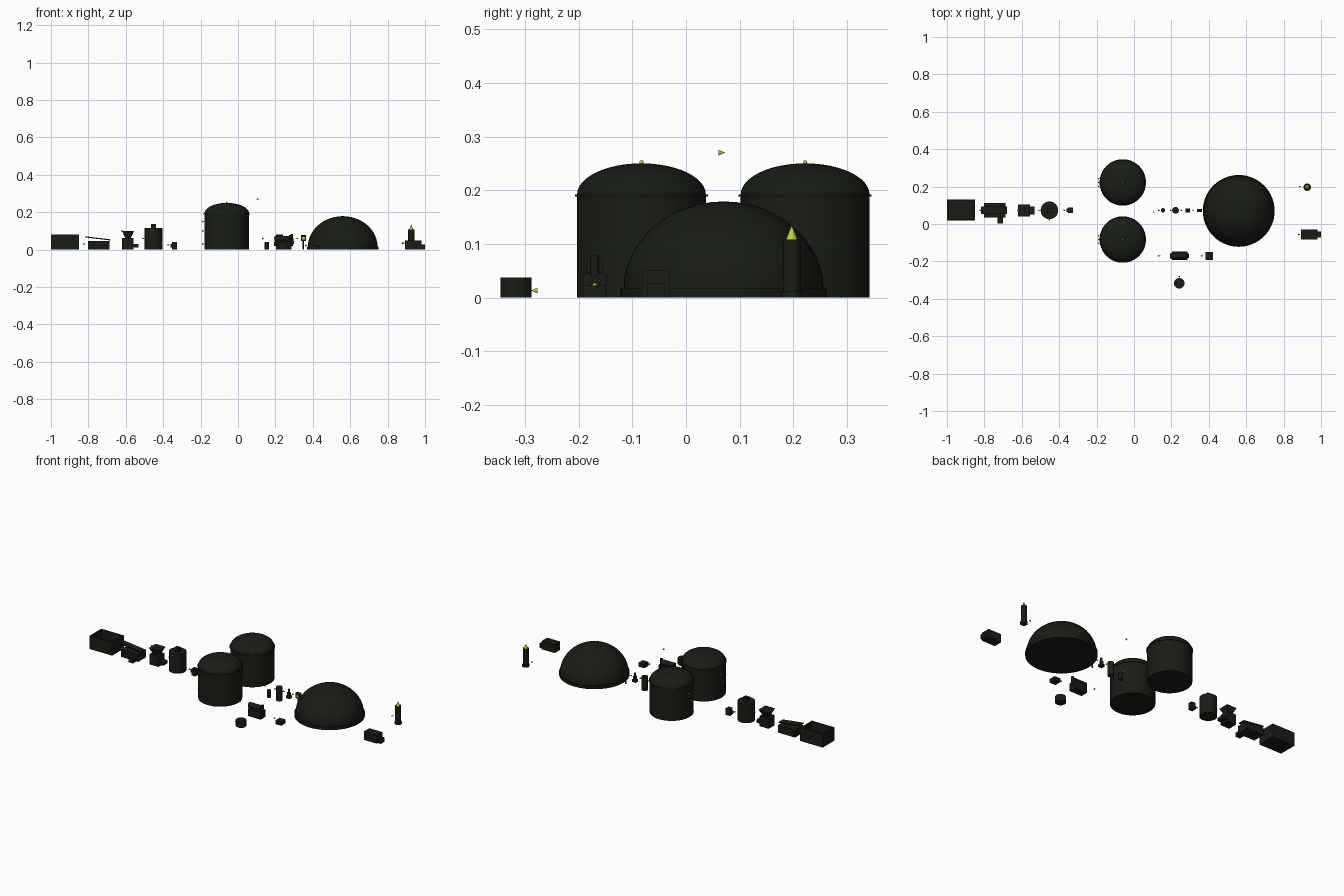
import bpy, math
from mathutils import Vector

if "Cube" in bpy.data.objects:
    bpy.data.objects.remove(bpy.data.objects["Cube"])


def material(name, rgb):
    m = bpy.data.materials.new(name)
    m.diffuse_color = (*rgb, 1)
    m.use_nodes = True
    m.node_tree.nodes["Principled BSDF"].inputs["Base Color"].default_value = m.diffuse_color
    return m


DARK = material("dark_steel", (0.010, 0.012, 0.008))
LIME = material("flow_lime", (0.50, 0.66, 0.05))


def finish(name, mat, smooth=False):
    o = bpy.context.object
    o.name = name
    o.data.materials.append(mat)
    if smooth:
        bpy.ops.object.shade_smooth_by_angle(angle=math.radians(35))
    return o


def box(name, x0, x1, y0, y1, z0, z1, mat=DARK, tilt=0):
    bpy.ops.mesh.primitive_cube_add(size=1, location=((x0+x1)/2, (y0+y1)/2, (z0+z1)/2),
                                    rotation=(0, tilt, 0))
    bpy.context.object.scale = (x1-x0, y1-y0, z1-z0)
    return finish(name, mat)


def cyl(name, x, y, z0, z1, r, n=24, mat=DARK):
    bpy.ops.mesh.primitive_cylinder_add(vertices=n, radius=r, depth=z1-z0,
                                        location=(x, y, (z0+z1)/2))
    return finish(name, mat, n > 12)


def cyl_x(name, x0, x1, y, z, r, n=16, mat=DARK):
    bpy.ops.mesh.primitive_cylinder_add(vertices=n, radius=r, depth=x1-x0,
                                        location=((x0+x1)/2, y, z),
                                        rotation=(0, math.pi/2, 0))
    return finish(name, mat, n > 12)


def cone(name, x, y, z0, z1, r0, r1, n, mat=DARK, turn=0):
    bpy.ops.mesh.primitive_cone_add(vertices=n, radius1=r0, radius2=r1, depth=z1-z0,
                                    location=(x, y, (z0+z1)/2), rotation=(0, 0, turn))
    return finish(name, mat)


def arrow(x, y, z, direction=(1, 0, 0)):
    q = Vector(direction).to_track_quat('Z', 'Y').to_euler()
    bpy.ops.mesh.primitive_cone_add(vertices=12, radius1=0.005, radius2=0, depth=0.012,
                                    location=(x, y, z), rotation=q)
    return finish("flow_arrow", LIME)


def revolve(name, x, y, profile, n=64):
    verts = [(r*math.cos(2*math.pi*i/n), r*math.sin(2*math.pi*i/n), z)
             for r, z in profile for i in range(n)]
    faces = [(k*n+i, k*n+(i+1) % n, (k+1)*n+(i+1) % n, (k+1)*n+i)
             for k in range(len(profile)-1) for i in range(n)]
    faces += [tuple(range(n-1, -1, -1)), tuple(range(len(verts)-n, len(verts)))]
    me = bpy.data.meshes.new(name)
    me.from_pydata(verts, [], faces)
    o = bpy.data.objects.new(name, me)
    o.location = (x, y, 0)
    bpy.context.collection.objects.link(o)
    bpy.ops.object.select_all(action='DESELECT')
    o.select_set(True)
    bpy.context.view_layer.objects.active = o
    return finish(name, DARK, True)


def dome(r, z0, h, steps=12):
    a = [math.pi/2*i/steps for i in range(steps)] + [math.pi/2*0.995]
    return [(r*math.cos(t), z0+h*math.sin(t)) for t in a]


Y = 0.073

# feedstock bunker, open at the top
box("bunker_floor", -1, -0.85, 0.02, 0.13, 0, 0.012)
for y in (0.02, 0.122):
    box("bunker_side_wall", -1, -0.85, y, y+0.008, 0, 0.08)
for x in (-1, -0.858):
    box("bunker_end_wall", x, x+0.008, 0.028, 0.122, 0, 0.08)

# shredder with sloping conveyor and side motor
box("shredder_body", -0.802, -0.688, 0.035, 0.111, 0, 0.045)
box("shredder_conveyor", -0.818, -0.68, 0.053, 0.093, 0.057, 0.063, tilt=0.12)
box("shredder_motor", -0.73, -0.70, 0.002, 0.036, 0.0, 0.025)
arrow(-0.82, Y, 0.03)

# hopper feeder
box("feeder_body", -0.62, -0.56, 0.045, 0.101, 0, 0.062)
cone("feeder_hopper", -0.588, Y, 0.062, 0.1, 0.021, 0.046, 4, turn=math.pi/4)
box("feeder_outlet", -0.56, -0.533, 0.052, 0.094, 0.012, 0.03)
arrow(-0.62, Y, 0.1)

# mixing tank
cyl("mixing_tank", -0.452, Y, 0, 0.115, 0.047, 32)
box("mixer_motor", -0.466, -0.438, 0.06, 0.086, 0.115, 0.137)
arrow(-0.505, Y, 0.06)
arrow(-0.452, 0.022, 0.105, (0, -1, 0))

# feed pump
box("feed_pump", -0.352, -0.325, 0.06, 0.087, 0, 0.04)
cyl_x("feed_pump_motor", -0.362, -0.35, Y, 0.02, 0.009)
arrow(-0.37, Y, 0.025)

# twin digesters
for y in (0.222, -0.083):
    revolve("digester", -0.06, y, [(0.12, 0), (0.12, 0.188), (0.124, 0.188), (0.124, 0.192),
                                   (0.12, 0.192)] + dome(0.12, 0.192, 0.058)[1:])
    bpy.ops.mesh.primitive_uv_sphere_add(segments=12, ring_count=8, radius=0.004,
                                         location=(-0.06, y, 0.252))
    finish("digester_vent", LIME, True)
    for i, z in enumerate((0.03, 0.1, 0.15)):
        arrow(-0.186, y+0.02*(i-1), z)
arrow(0.105, 0.067, 0.27, (0, 1, 0))

# gas treatment line
cyl("condensate_trap", 0.155, Y, 0, 0.042, 0.012, 16)
cyl("gas_scrubber", 0.222, Y, 0, 0.08, 0.018, 24)
cyl("gas_blower", 0.287, Y, 0.03, 0.062, 0.011, 16)
box("gas_blower_base", 0.275, 0.3, 0.062, 0.084, 0.03, 0.045)
cyl("gas_blower_neck", 0.287, Y, 0.06, 0.083, 0.006, 12)
box("gas_valve", 0.336, 0.364, 0.065, 0.081, 0.045, 0.078)
cyl("gas_valve_post", 0.35, Y, 0, 0.045, 0.004, 12)
box("gas_valve_panel", 0.343, 0.357, 0.0635, 0.066, 0.055, 0.068, LIME)
for x in (0.135, 0.198, 0.255, 0.318):
    arrow(x, Y, 0.06)

# gas holder dome
revolve("gas_holder", 0.56, 0.07, [(0.192, 0), (0.192, 0.018), (0.186, 0.018)]
        + dome(0.187, 0.012, 0.167)[1:])

# generator set
box("generator_base", 0.202, 0.285, -0.192, -0.148, 0, 0.045)
cyl_x("generator_engine", 0.195, 0.275, -0.17, 0.058, 0.016, 16)
cyl_x("generator_coupling", 0.192, 0.293, -0.17, 0.03, 0.011, 12)
cyl("generator_exhaust", 0.282, -0.17, 0.04, 0.078, 0.008, 12)
arrow(0.135, -0.17, 0.06)

# transformer
box("transformer", 0.382, 0.422, -0.192, -0.15, 0, 0.022)
arrow(0.365, -0.17, 0.022)

# heat storage tank
cyl("heat_tank", 0.242, -0.317, 0, 0.037, 0.029, 12)
arrow(0.242, -0.283, 0.013, (0, -1, 0))

# flare stack
cyl("flare_stack", 0.926, 0.197, 0, 0.108, 0.0165, 24)
cyl("flare_base", 0.926, 0.197, 0, 0.012, 0.02, 24)
cone("flare_flame", 0.926, 0.197, 0.108, 0.135, 0.011, 0, 12, LIME)
arrow(0.888, 0.2, 0.035)

# upgrading unit
box("upgrading_unit", 0.893, 0.98, -0.082, -0.03, 0, 0.05)
box("upgrading_outlet", 0.98, 1.0, -0.073, -0.04, 0, 0.027)
arrow(0.884, -0.056, 0.035)
